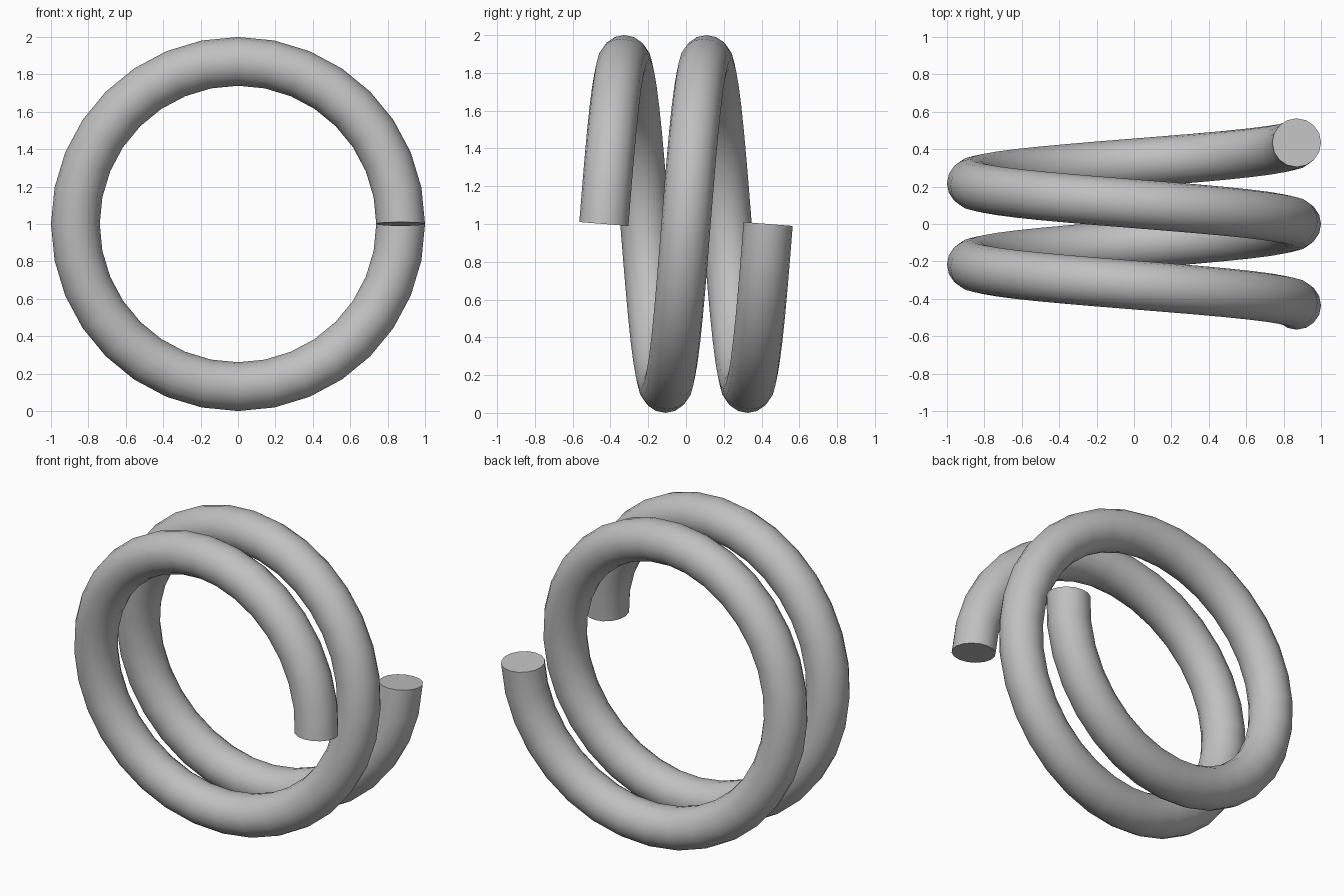
import bpy, bmesh, math
from mathutils import Vector

cube = bpy.data.objects.get("Cube")
if cube:
    bpy.data.objects.remove(cube, do_unlink=True)

TUBE = 0.1304          # wire radius
COIL = 1 - TUBE        # coil radius to the wire centre
PITCH = 0.4348         # advance along y per turn
TURNS, STEPS, SIDES = 2, 32, 16

# Plain grey material
grey = bpy.data.materials.new("grey")
grey.use_nodes = True
colour = (0.53, 0.53, 0.53, 1)
grey.diffuse_color = colour
grey.node_tree.nodes["Principled BSDF"].inputs["Base Color"].default_value = colour


def wire_ring(bm, turn):
    """Circle of vertices square to the helix at the given turn."""
    a = math.tau * turn
    out = Vector((math.cos(a), 0, math.sin(a)))
    centre = out * COIL + Vector((0, PITCH * (turn - TURNS / 2), 1))
    along = Vector((-math.sin(a) * COIL, PITCH / math.tau, math.cos(a) * COIL)).normalized()
    side = along.cross(out)
    angles = [math.tau * i / SIDES for i in range(SIDES)]
    return [bm.verts.new(centre + TUBE * (out * math.cos(t) + side * math.sin(t)))
            for t in angles]


# Coil: rings swept along the helix, closed by flat end caps
bm = bmesh.new()
rings = [wire_ring(bm, i / STEPS) for i in range(TURNS * STEPS + 1)]
for r0, r1 in zip(rings, rings[1:]):
    for i in range(SIDES):
        j = (i + 1) % SIDES
        bm.faces.new((r0[i], r0[j], r1[j], r1[i]))
bm.faces.new(rings[0])
bm.faces.new(rings[-1])
bmesh.ops.recalc_face_normals(bm, faces=bm.faces)

mesh = bpy.data.meshes.new("spring_coil")
bm.to_mesh(mesh)
bm.free()
mesh.materials.append(grey)
coil = bpy.data.objects.new("spring_coil", mesh)
bpy.context.collection.objects.link(coil)

# Smooth wire with sharp cap rims
bpy.ops.object.select_all(action="DESELECT")
coil.select_set(True)
bpy.context.view_layer.objects.active = coil
bpy.ops.object.shade_smooth_by_angle(angle=math.radians(40))
